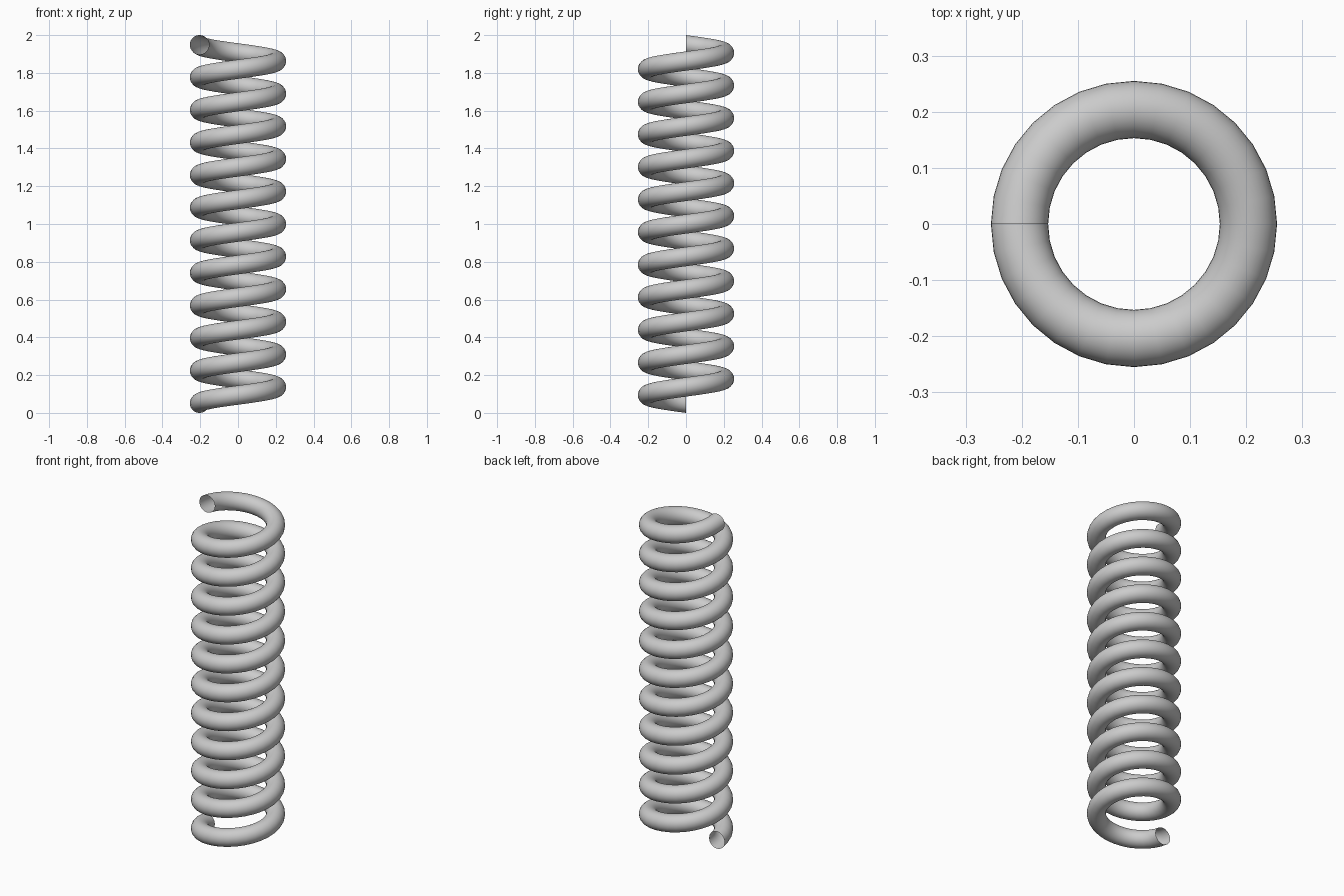
import bpy, bmesh
from math import sin, cos, pi

if "Cube" in bpy.data.objects:
    bpy.data.objects.remove(bpy.data.objects["Cube"])

TURNS, STEPS, SIDES = 11, 32, 32
COIL_R, WIRE_R = 0.204, 0.051
PITCH = (2 - 2 * WIRE_R) / TURNS

bm = bmesh.new()

# Vertical circular sections carried along a rising counter-clockwise helix
rings = []
for i in range(TURNS * STEPS + 1):
    a = pi + 2 * pi * i / STEPS
    z = WIRE_R + PITCH * i / STEPS
    ring = []
    for j in range(SIDES):
        t = 2 * pi * j / SIDES
        r = COIL_R + WIRE_R * cos(t)
        ring.append(bm.verts.new((r * cos(a), r * sin(a), z + WIRE_R * sin(t))))
    rings.append(ring)

# Skin of the wire, left open at both ends
for a, b in zip(rings, rings[1:]):
    for j in range(SIDES):
        k = (j + 1) % SIDES
        bm.faces.new((a[j], b[j], b[k], a[k])).smooth = True

# Outward normals: a ring's first vertex lies on the outer side of the coil
bm.normal_update()
bm.faces.ensure_lookup_table()
f = bm.faces[0]
c = f.calc_center_median()
if f.normal.x * c.x + f.normal.y * c.y < 0:
    bmesh.ops.reverse_faces(bm, faces=bm.faces[:])

mesh = bpy.data.meshes.new("coil_spring")
bm.to_mesh(mesh)
bm.free()
spring = bpy.data.objects.new("coil_spring", mesh)
bpy.context.collection.objects.link(spring)

grey = bpy.data.materials.new("light grey")
grey.diffuse_color = (0.6, 0.6, 0.6, 1)
grey.use_nodes = True
grey.node_tree.nodes["Principled BSDF"].inputs["Base Color"].default_value = grey.diffuse_color
mesh.materials.append(grey)
